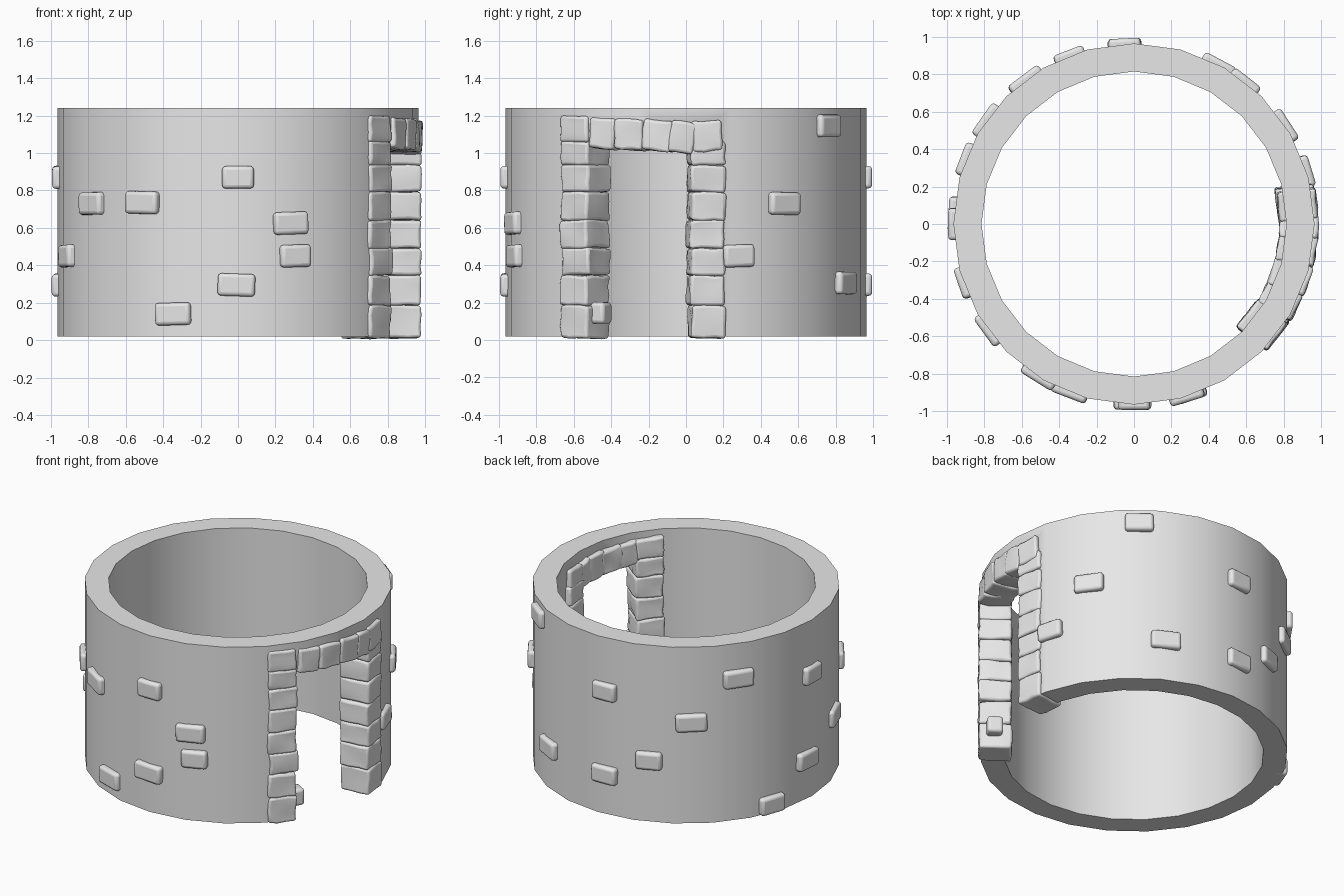
import bpy, bmesh, math, random
from mathutils import Matrix, Vector

random.seed(4)
if "Cube" in bpy.data.objects:
    bpy.data.objects.remove(bpy.data.objects["Cube"], do_unlink=True)

stone = bpy.data.materials.new("grey_stone")
stone.use_nodes = True
stone.diffuse_color = (0.8, 0.8, 0.8, 1)
stone.node_tree.nodes["Principled BSDF"].inputs["Base Color"].default_value = (0.8, 0.8, 0.8, 1)


def finish(name, bm, angle=35):
    bmesh.ops.recalc_face_normals(bm, faces=bm.faces)
    mesh = bpy.data.meshes.new(name)
    bm.to_mesh(mesh)
    bm.free()
    mesh.materials.append(stone)
    obj = bpy.data.objects.new(name, mesh)
    bpy.context.collection.objects.link(obj)
    bpy.ops.object.select_all(action="DESELECT")
    obj.select_set(True)
    bpy.context.view_layer.objects.active = obj
    bpy.ops.object.shade_smooth_by_angle(angle=math.radians(angle))
    return obj


def block(name, azimuth, radius, z, size, tilt=0, jitter=0.0, bevel=0.015):
    """Stone whose size is (depth, width, height), facing out from the axis."""
    bm = bmesh.new()
    bmesh.ops.create_cube(bm, size=1)
    if jitter:
        bmesh.ops.subdivide_edges(bm, edges=bm.edges[:], cuts=2, use_grid_fill=True)
    bmesh.ops.scale(bm, vec=size, verts=bm.verts)
    for v in bm.verts:
        v.co += Vector([random.uniform(-jitter, jitter) for _ in range(3)])
    place = (Matrix.Rotation(math.radians(azimuth), 4, "Z")
             @ Matrix.Translation((radius, 0, z))
             @ Matrix.Rotation(math.radians(tilt), 4, "X"))
    bm.transform(place)
    obj = finish(name, bm, 60)
    mod = obj.modifiers.new("rounded", "BEVEL")
    mod.width = bevel
    mod.segments = 3
    mod.limit_method = "ANGLE"
    mod.angle_limit = math.radians(45)
    return obj


# Round wall: square section swept through 24 sides
SIDES = 24
bm = bmesh.new()
rings = []
for i in range(SIDES):
    a = math.tau * i / SIDES
    rings.append([bm.verts.new((r * math.cos(a), r * math.sin(a), z))
                  for r, z in ((0.965, 0.02), (0.965, 1.24), (0.815, 1.24), (0.815, 0.02))])
for i in range(SIDES):
    p, q = rings[i], rings[(i + 1) % SIDES]
    for k in range(4):
        bm.faces.new((p[k], q[k], q[(k + 1) % 4], p[(k + 1) % 4]))
wall = finish("round_wall", bm)

# Doorway cutter: wedge between the two jambs
bm = bmesh.new()
corners = [(r * math.cos(math.radians(a)), r * math.sin(math.radians(a)))
           for r, a in ((0.5, -36), (1.4, -36), (1.4, 5), (0.5, 5))]
base = bm.faces.new([bm.verts.new((x, y, -0.2)) for x, y in corners])
top = bmesh.ops.extrude_face_region(bm, geom=[base])["geom"]
bmesh.ops.translate(bm, vec=(0, 0, 1.25), verts=[g for g in top if isinstance(g, bmesh.types.BMVert)])
cutter = finish("doorway_cutter", bm)
cut = wall.modifiers.new("doorway", "BOOLEAN")
cut.object = cutter
cut.operation = "DIFFERENCE"
cut.solver = "EXACT"
bpy.context.view_layer.objects.active = wall
bpy.ops.object.modifier_apply(modifier=cut.name)
bpy.data.objects.remove(cutter, do_unlink=True)

# Door jambs: stacks of rough stones
levels = [0.01, 0.185, 0.345, 0.49, 0.64, 0.79, 0.935, 1.06, 1.195]
for side, azimuth, courses in (("front", -38, 8), ("back", 7, 7)):
    for i in range(courses):
        low, high = levels[i], levels[i + 1]
        block(f"{side}_jamb_stone_{i + 1}", azimuth + random.uniform(-0.4, 0.4), 0.873,
              (low + high) / 2, (0.205, 0.185, high - low), random.uniform(-2, 2), 0.006)

# Lintel: rough stones following the wall above the doorway
lintel = [(-27.5, 1.105, 0.15, -4), (-18.5, 1.1, 0.16, -4), (-9.2, 1.095, 0.155, -6),
          (-1.2, 1.085, 0.14, -10), (6.8, 1.09, 0.16, 3)]
for i, (azimuth, z, width, tilt) in enumerate(lintel):
    block(f"lintel_stone_{i + 1}", azimuth, 0.88, z, (0.205, width, 0.165), tilt, 0.006)

# Scattered bricks standing proud of the wall: azimuth, height, width
bricks = [(-90, 0.87, 0.17), (-122, 0.735, 0.2), (-144, 0.73, 0.19), (-73, 0.625, 0.19),
          (-71.5, 0.45, 0.17), (-90.5, 0.295, 0.2), (-111, 0.14, 0.2), (199, 0.45, 0.17),
          (180, 0.87, 0.17), (177, 0.295, 0.19), (159, 0.08, 0.18), (145, 1.0, 0.2),
          (127, 0.72, 0.2), (111, 0.445, 0.17), (93, 0.87, 0.17), (93, 0.295, 0.18),
          (62, 0.305, 0.19), (52, 1.145, 0.18), (33, 0.73, 0.19), (17, 0.45, 0.17)]
for i, (azimuth, z, width) in enumerate(bricks):
    block(f"wall_brick_{i + 1}", azimuth, 0.953, z, (0.08, width, 0.12),
          random.uniform(-2, 2), bevel=0.02)

# Loose brick set into the front jamb, inside the doorway
block("jamb_brick", -31, 0.885, 0.145, (0.1, 0.09, 0.115), bevel=0.02)
